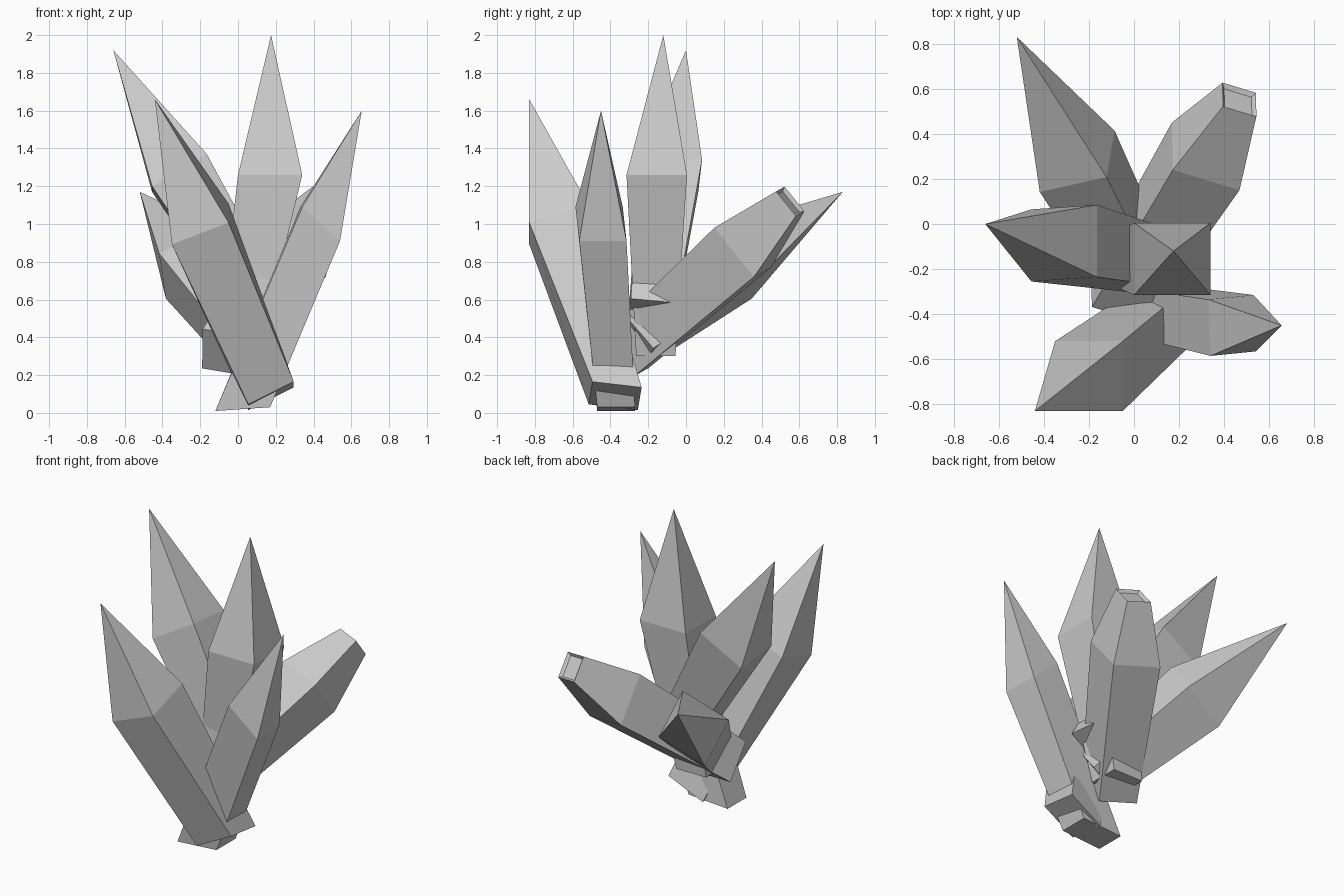
import bpy, bmesh
from mathutils import Vector as V

if "Cube" in bpy.data.objects:
    bpy.data.objects.remove(bpy.data.objects["Cube"])


def crystal(name, base, shoulder, tip, u, v, taper=0.8, cut=0.0, base_uv=None):
    """Four-sided crystal: u and v are the half-widths at the shoulder."""
    bm = bmesh.new()
    u, v = V(u), V(v)
    bu, bv = map(V, base_uv) if base_uv else (u * taper, v * taper)

    def ring(c, a, b):
        return [bm.verts.new(V(c) + a * i + b * j)
                for i, j in ((-1, -1), (1, -1), (1, 1), (-1, 1))]

    def bridge(lo, hi):
        for i in range(4):
            k = (i + 1) % 4
            bm.faces.new((lo[i], lo[k], hi[k], hi[i]))

    r0, r1 = ring(base, bu, bv), ring(shoulder, u, v)
    bm.faces.new(r0[::-1])
    bridge(r0, r1)
    if cut:
        # broken tip with a shallow dent
        r2 = ring(tip, u * cut, v * cut)
        bridge(r1, r2)
        end = bm.faces.new(r2)
        bmesh.ops.recalc_face_normals(bm, faces=bm.faces)
        bmesh.ops.inset_individual(bm, faces=[end], thickness=0.02, depth=-0.02)
    else:
        p = bm.verts.new(tip)
        for i in range(4):
            bm.faces.new((r1[i], r1[(i + 1) % 4], p))
    bmesh.ops.recalc_face_normals(bm, faces=bm.faces)
    me = bpy.data.meshes.new(name)
    bm.to_mesh(me)
    bm.free()
    ob = bpy.data.objects.new(name, me)
    bpy.context.collection.objects.link(ob)
    return ob


# upright crystals
crystal("centre_crystal", (0, -0.16, 0.3), (0.17, -0.155, 1.26), (0.175, -0.12, 2.0),
        (0.17, 0, 0), (0, 0.16, 0), 0.65)
crystal("left_crystal", (0.14, -0.18, 0.53), (-0.31, -0.085, 1.27), (-0.66, 0, 1.92),
        (0.145, 0.01, 0.085), (0, 0.16, -0.015), 0.75)
# front crystals
crystal("front_crystal", (0.175, -0.375, 0.09), (-0.2, -0.675, 1.0), (-0.44, -0.83, 1.66),
        (0.15, 0, 0.058), (0, 0.155, 0.05), 0.8,
        base_uv=((0.12, 0.01, 0.06), (0, 0.13, -0.015)))
crystal("right_crystal", (0.025, -0.37, 0.02), (0.435, -0.45, 1.0), (0.655, -0.45, 1.6),
        (0.1, 0.01, -0.09), (-0.005, 0.125, 0),
        base_uv=((0.145, 0, 0.01), (0, 0.1, 0)))
# back crystals
crystal("back_left_crystal", (0.05, -0.275, 0.38), (-0.252, 0.278, 0.795), (-0.52, 0.83, 1.17),
        (0.148, 0.033, 0.07), (-0.018, -0.103, 0.12), 0.75)
crystal("back_broken_crystal", (-0.07, -0.32, 0.32), (0.318, 0.3, 0.875), (0.468, 0.552, 1.12),
        (0.148, -0.045, -0.025), (0.002, -0.105, 0.13), 0.8, cut=0.5)
